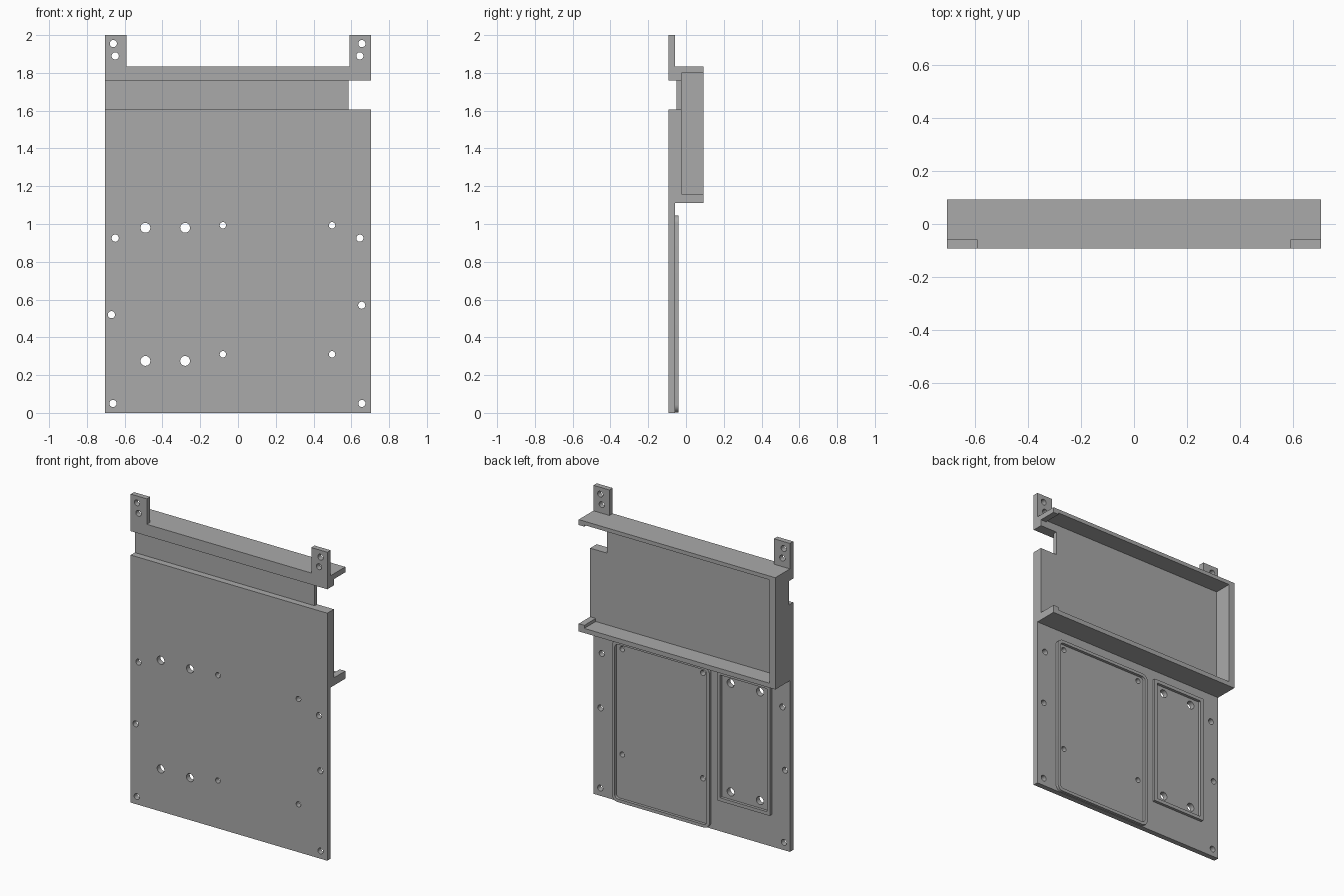
import bpy, bmesh
from math import cos, sin, pi
from mathutils import Matrix, Vector

cube = bpy.data.objects.get("Cube")
if cube:
    bpy.data.objects.remove(cube, do_unlink=True)

GREY = (0.4, 0.4, 0.4, 1)
grey = bpy.data.materials.new("plain grey")
grey.use_nodes = True
grey.diffuse_color = GREY
grey.node_tree.nodes["Principled BSDF"].inputs["Base Color"].default_value = GREY

W, FRONT, BACK = 0.705, -0.092, 0.092      # half width, front and back planes
SHEET, FLOOR, RIM = -0.058, -0.025, -0.04  # back of sheet, tray floor, rim crest


def finish(bm, name):
    bmesh.ops.recalc_face_normals(bm, faces=bm.faces)
    mesh = bpy.data.meshes.new(name)
    bm.to_mesh(mesh)
    bm.free()
    mesh.materials.append(grey)
    obj = bpy.data.objects.new(name, mesh)
    bpy.context.collection.objects.link(obj)
    return obj


def prism(name, profile, x0, x1):
    """Extrude a (y, z) profile along x."""
    bm = bmesh.new()
    face = bm.faces.new([bm.verts.new((x0, y, z)) for y, z in profile])
    ext = bmesh.ops.extrude_face_region(bm, geom=[face])["geom"]
    bmesh.ops.translate(bm, vec=(x1 - x0, 0, 0),
                        verts=[v for v in ext if isinstance(v, bmesh.types.BMVert)])
    return finish(bm, name)


def cut(target, cutter):
    mod = target.modifiers.new("cut", "BOOLEAN")
    mod.operation, mod.solver, mod.object = "DIFFERENCE", "EXACT", cutter
    bpy.context.view_layer.objects.active = target
    bpy.ops.object.modifier_apply(modifier=mod.name)
    bpy.data.objects.remove(cutter, do_unlink=True)


def cut_box(target, x0, x1, y0, y1, z0, z1):
    cut(target, prism("cutter", [(y0, z0), (y1, z0), (y1, z1), (y0, z1)], x0, x1))


def rounded_rect(x0, x1, z0, z1, r, steps=6):
    pts = []
    corners = [(x1 - r, z1 - r), (x0 + r, z1 - r), (x0 + r, z0 + r), (x1 - r, z0 + r)]
    for q, (cx, cz) in enumerate(corners):
        for i in range(steps + 1):
            a = pi / 2 * (q + i / steps)
            pts.append((cx + r * cos(a), cz + r * sin(a)))
    return pts


def rim(name, x0, x1, z0, z1, r, t):
    """Raised rectangular rim standing on the back of the sheet."""
    bm = bmesh.new()
    outer = rounded_rect(x0, x1, z0, z1, r)
    inner = rounded_rect(x0 + t, x1 - t, z0 + t, z1 - t, r * 0.6)
    loops = [[bm.verts.new((x, y, z)) for x, z in pts]
             for pts, y in ((outer, SHEET), (outer, RIM), (inner, RIM), (inner, SHEET))]
    n = len(outer)
    for k in range(4):
        a, b = loops[k], loops[(k + 1) % 4]
        for i in range(n):
            j = (i + 1) % n
            bm.faces.new((a[i], a[j], b[j], b[i]))
    return finish(bm, name)


# Sheet, tray block and tab strip as one side profile
panel = prism("backing_panel", [(FRONT, 0), (SHEET, 0), (SHEET, 1.11), (BACK, 1.11),
                                (BACK, 1.835), (SHEET, 1.835), (SHEET, 2), (FRONT, 2)], -W, W)

# Gap between the two upright tabs
cut_box(panel, -0.59, 0.59, -1, 0, 1.835, 3)
# Tray pocket, then its open end with a small stop lip
cut_box(panel, -0.665, 0.665, FLOOR, 1, 1.14, 1.81)
cut_box(panel, 0.6, 1, FLOOR, 1, 1.16, 1.80)
# Front channel and the finger notch at its end
cut_box(panel, -1, 1, -1, -0.05, 1.605, 1.76)
cut_box(panel, 0.585, 1, -1, 0, 1.605, 1.76)

# Screw holes: (x, z) grouped by radius
holes = {
    0.019: [(-0.66, 1.955), (0.656, 1.955), (-0.65, 1.89), (0.645, 1.89),
            (-0.65, 0.925), (0.645, 0.925), (-0.67, 0.52), (0.655, 0.57),
            (-0.662, 0.05), (0.656, 0.05)],
    0.017: [(x, z) for x in (-0.08, 0.498) for z in (0.31, 0.993)],
    0.026: [(x, z) for x in (-0.49, -0.28) for z in (0.275, 0.98)],
}
bm = bmesh.new()
for radius, centres in holes.items():
    for x, z in centres:
        bmesh.ops.create_cone(bm, cap_ends=True, segments=24, radius1=radius,
                              radius2=radius, depth=0.2,
                              matrix=Matrix.Translation(Vector((x, -0.08, z)))
                              @ Matrix.Rotation(pi / 2, 4, "X"))
cut(panel, finish(bm, "hole_cutters"))

# Raised rims on the back
large = rim("large_rim", -0.14, 0.56, 0.003, 1.045, 0.04, 0.02)
small = rim("small_rim", -0.575, -0.195, 0.205, 1.045, 0.004, 0.022)

for obj in (panel, large, small):
    bpy.ops.object.select_all(action="DESELECT")
    obj.select_set(True)
    bpy.context.view_layer.objects.active = obj
    bpy.ops.object.shade_smooth_by_angle(angle=pi / 6)
